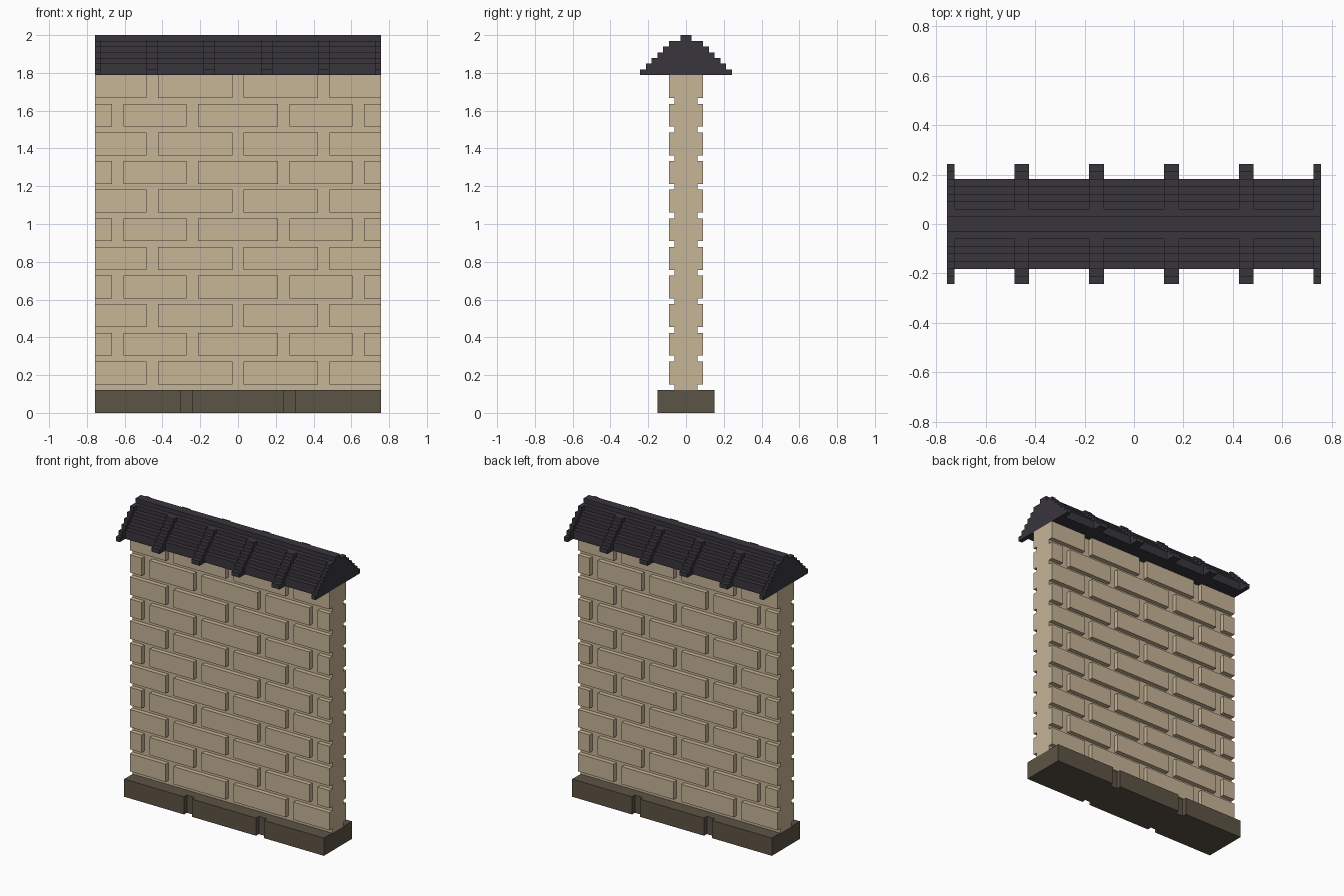
import bpy
import bmesh

U = 2 / 66          # one block unit
HALF = 25           # half the wall length, in units

if "Cube" in bpy.data.objects:
    bpy.data.objects.remove(bpy.data.objects["Cube"], do_unlink=True)


def material(name, color):
    mat = bpy.data.materials.new(name)
    mat.use_nodes = True
    rgba = (*color, 1)
    mat.diffuse_color = rgba
    bsdf = next(n for n in mat.node_tree.nodes if n.type == 'BSDF_PRINCIPLED')
    bsdf.inputs["Base Color"].default_value = rgba
    return mat


def add_box(bm, x, y, z):
    """Box between the (low, high) pairs x, y and z, in units."""
    verts = bmesh.ops.create_cube(bm, size=1)["verts"]
    for v in verts:
        for axis, (low, high) in enumerate((x, y, z)):
            v.co[axis] = U * (high if v.co[axis] > 0 else low)


def add_extrusion(bm, outline, x0, x1):
    """Extrude a closed (y, z) outline along x from x0 to x1."""
    face = bm.faces.new([bm.verts.new((x0 * U, y * U, z * U)) for y, z in outline])
    new = bmesh.ops.extrude_face_region(bm, geom=[face])["geom"]
    verts = [g for g in new if isinstance(g, bmesh.types.BMVert)]
    bmesh.ops.translate(bm, verts=verts, vec=((x1 - x0) * U, 0, 0))


def finish(bm, name, mat):
    bmesh.ops.recalc_face_normals(bm, faces=bm.faces)
    mesh = bpy.data.meshes.new(name)
    bm.to_mesh(mesh)
    bm.free()
    mesh.materials.append(mat)
    bpy.context.collection.objects.link(bpy.data.objects.new(name, mesh))


def stepped_outline(half_widths, bottom):
    """Symmetric stair outline, one unit per step, widest step first."""
    side = []
    for i, w in enumerate(half_widths):
        side += [(w, bottom + i), (w, bottom + i + 1)]
    # drop corners where two steps line up
    side = [p for p in side if side.count(p) == 1]
    return side + [(-y, z) for y, z in reversed(side)]


sand = material("sandstone", (0.57, 0.46, 0.31))
slate = material("dark slate", (0.040, 0.036, 0.046))
stone = material("brown stone", (0.107, 0.088, 0.060))

# Foundation with two shallow vertical grooves on each face
bm = bmesh.new()
cuts = [-HALF, -10, -8, 8, 10, HALF]
for i, (a, b) in enumerate(zip(cuts, cuts[1:])):
    depth = 4 if i % 2 else 5
    add_box(bm, (a, b), (-depth, depth), (0, 4))
finish(bm, "foundation", stone)

# Mortar core
bm = bmesh.new()
add_box(bm, (-HALF, HALF), (-2, 2), (4, 59))
finish(bm, "wall_core", sand)

# Raised bricks in alternating courses on both faces
courses = (
    [(-25, -16), (-14, -1), (1, 14), (16, 25)],
    [(-25, -22), (-20, -9), (-7, 7), (9, 20), (22, 25)],
)
for name, face in (("front_bricks", (-3, -2)), ("back_bricks", (2, 3))):
    bm = bmesh.new()
    for row in range(11):
        z = 5 + 5 * row
        for span in courses[row % 2]:
            add_box(bm, span, face, (z, z + 4))
    finish(bm, name, sand)

# Stepped roof, alternating raised ribs and lower slopes along its length
rib = stepped_outline([8, 7, 6, 5, 4, 3, 1], 59)
slope = stepped_outline([6, 6, 5, 4, 3, 2, 1], 59)
stops = [-25, -24, -16, -14, -6, -4, 4, 6, 14, 16, 24, 25]
ribs, slopes = bmesh.new(), bmesh.new()
for i, (a, b) in enumerate(zip(stops, stops[1:])):
    if i % 2:
        add_extrusion(slopes, slope, a, b)
    else:
        add_extrusion(ribs, rib, a, b)
finish(slopes, "roof_slopes", slate)
finish(ribs, "roof_ribs", slate)
